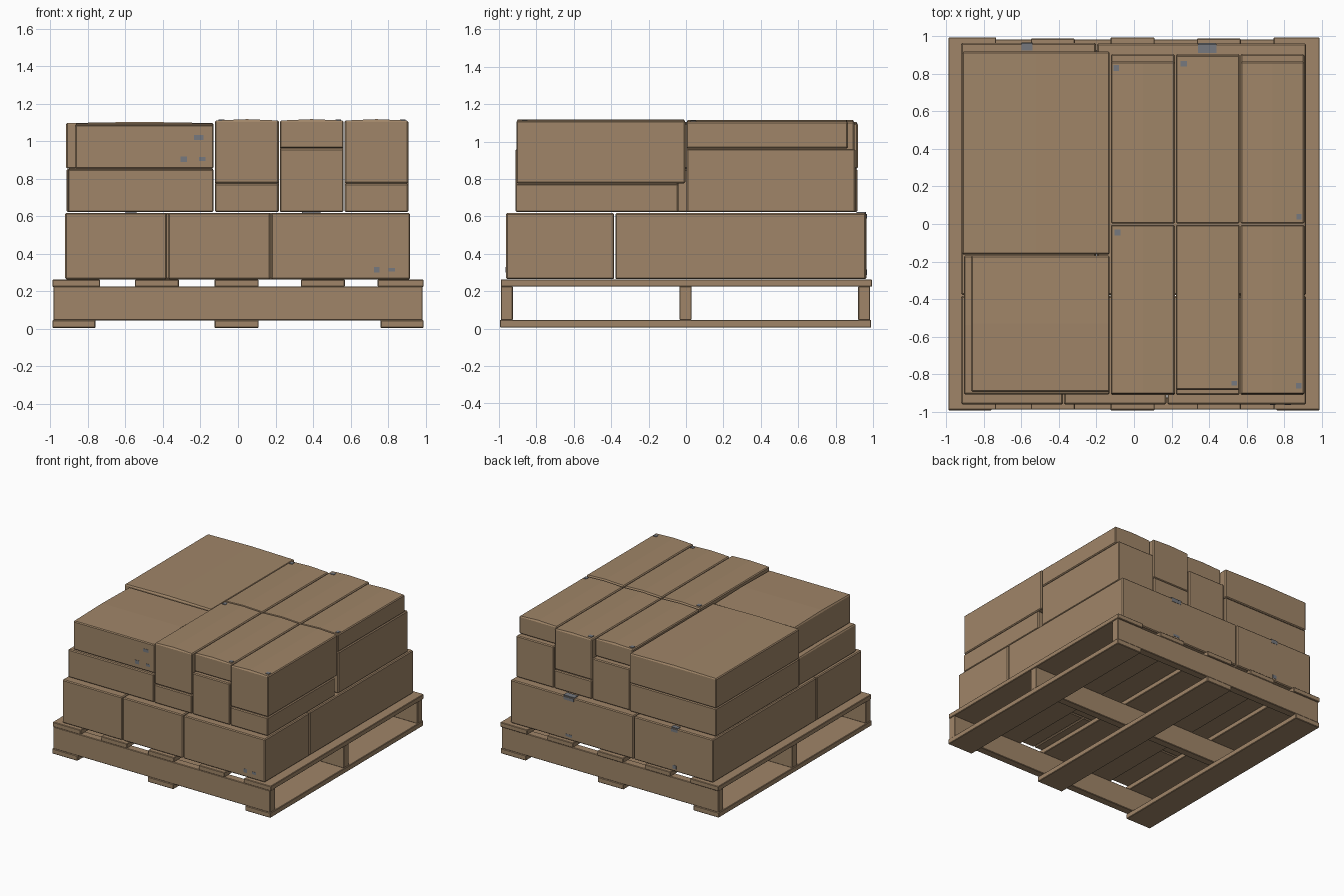
import bpy, bmesh
from mathutils import Vector

if "Cube" in bpy.data.objects:
    bpy.data.objects.remove(bpy.data.objects["Cube"], do_unlink=True)


def material(name, rgb):
    mat = bpy.data.materials.new(name)
    mat.use_nodes = True
    mat.diffuse_color = (*rgb, 1)
    mat.node_tree.nodes["Principled BSDF"].inputs["Base Color"].default_value = (*rgb, 1)
    return mat


BROWN = material("cardboard and wood brown", (0.35, 0.235, 0.138))
GREY = material("printed grey", (0.18, 0.19, 0.21))


def block(name, xs, ys, zs, mat=BROWN, bevel=0.0, seam=None):
    """Box from ranges; seam 'x' or 'y' puts a slightly raised flap joint along that axis."""
    lo, hi = map(Vector, zip(xs, ys, zs))
    mid, size = (lo + hi) / 2, hi - lo
    bm = bmesh.new()
    bmesh.ops.create_cube(bm, size=1)
    for v in bm.verts:
        v.co = Vector(a * b for a, b in zip(v.co, size))
    if bevel:
        bmesh.ops.bevel(bm, geom=bm.edges[:], offset=bevel, segments=1, affect='EDGES')
    if seam:
        across = 1 if seam == "x" else 0
        normal = Vector((0, 0, 0))
        normal[across] = 1
        bmesh.ops.bisect_plane(bm, geom=bm.verts[:] + bm.edges[:] + bm.faces[:],
                               plane_co=(0, 0, 0), plane_no=normal)
        for v in bm.verts:
            if abs(v.co[across]) < 1e-4 and v.co.z > size.z / 2 - 1e-4:
                v.co.z += 0.007
    bmesh.ops.recalc_face_normals(bm, faces=bm.faces[:])
    mesh = bpy.data.meshes.new(name)
    bm.to_mesh(mesh)
    bm.free()
    mesh.materials.append(mat)
    obj = bpy.data.objects.new(name, mesh)
    obj.location = mid
    bpy.context.collection.objects.link(obj)
    return obj


def carton(name, xs, ys, zs, seam=None):
    return block(name, xs, ys, zs, bevel=0.007, seam=seam)


# Pallet: bottom boards, stringers and deck boards
for i, (a, b) in enumerate([(-0.99, -0.76), (-0.125, 0.11), (0.76, 0.99)]):
    block(f"pallet_bottom_board_{i + 1}", (a, b), (-0.995, 0.99), (0.005, 0.047), bevel=0.004)
for i, (a, b) in enumerate([(-0.99, -0.925), (-0.035, 0.03), (0.92, 0.985)]):
    block(f"pallet_stringer_{i + 1}", (-0.985, 0.985), (a, b), (0.045, 0.226), bevel=0.004)
deck = [(-0.99, -0.735), (-0.55, -0.315), (-0.125, 0.11), (0.335, 0.57), (0.745, 0.99)]
for i, (a, b) in enumerate(deck):
    shift = 0.005 if i % 2 == 0 else -0.002
    block(f"pallet_deck_board_{i + 1}", (a, b), (-0.99, 0.99 + shift), (0.224, 0.263), bevel=0.004)

# Bottom layer of cartons
base = (0.264, 0.618)
for i, (a, b) in enumerate([(-0.922, -0.379), (-0.373, 0.172), (0.178, 0.918)]):
    carton(f"base_front_carton_{i + 1}", (a, b), (-0.962, -0.384), base)
carton("base_back_right_carton", (-0.922, -0.203), (-0.378, 0.965), base)
carton("base_back_left_carton", (-0.197, 0.918), (-0.378, 0.962), base)

# Stacked long cartons, alternating short and tall, three columns in two rows
low, high, top = 0.776, 0.963, 1.111
for i, (a, b) in enumerate([(-0.123, 0.218), (0.223, 0.563), (0.568, 0.908)]):
    middle = i == 1
    split = high if middle else low
    carton(f"front_lower_carton_{i + 1}", (a, b), (-0.912, -0.04), (0.622, split - 0.002))
    carton(f"front_upper_carton_{i + 1}", (a, b), (-0.885 if middle else -0.907, -0.004),
           (split, top), seam="y")
    split = low if middle else high
    carton(f"back_lower_carton_{i + 1}", (a, b), (0.004, 0.906), (0.622, split - 0.002))
    carton(f"back_upper_carton_{i + 1}", (a, b), (0.002, 0.9 if middle else 0.866),
           (split, top - 0.004), seam="y")

# Wide cartons on the other side
carton("wide_front_lower_carton", (-0.907, -0.13), (-0.908, -0.168), (0.622, 0.85), seam="x")
carton("wide_front_upper_carton", (-0.869, -0.13), (-0.895, -0.168), (0.854, 1.088), seam="x")
carton("wide_back_lower_carton", (-0.915, -0.13), (-0.162, 0.917), (0.622, 0.852))
carton("wide_back_upper_carton", (-0.917, -0.13), (-0.162, 0.919), (0.854, 1.097), seam="y")

# Shipping marks on lids: centre x, centre y, width, depth, height of the surface
marks = [(-0.57, 0.944, 0.06, 0.036, 0.618), (0.39, 0.936, 0.1, 0.05, 0.618),
         (-0.095, 0.832, 0.03, 0.03, top - 0.004), (0.265, 0.855, 0.035, 0.03, top - 0.004),
         (0.88, 0.038, 0.025, 0.03, top - 0.004), (-0.088, -0.045, 0.03, 0.03, top),
         (0.535, -0.85, 0.028, 0.025, top), (0.878, -0.862, 0.03, 0.03, top)]
for i, (x, y, w, d, z) in enumerate(marks):
    block(f"lid_mark_{i + 1}", (x - w / 2, x + w / 2), (y - d / 2, y + d / 2),
          (z - 0.003, z + 0.005), GREY)

# Handling marks on upright faces: centre x, centre z, width, height, face position in y
sides = [(0.74, 0.315, 0.03, 0.03, -0.962), (0.82, 0.315, 0.035, 0.02, -0.962),
         (-0.21, 1.02, 0.05, 0.025, -0.895), (-0.29, 0.905, 0.035, 0.03, -0.895),
         (-0.19, 0.905, 0.035, 0.02, -0.895), (0.39, 0.6, 0.09, 0.025, 0.962),
         (-0.57, 0.6, 0.06, 0.025, 0.965), (-0.57, 0.3, 0.035, 0.03, 0.965),
         (0.39, 0.3, 0.06, 0.02, 0.962)]
for i, (x, z, w, h, y) in enumerate(sides):
    block(f"side_mark_{i + 1}", (x - w / 2, x + w / 2), (y - 0.002, y + 0.002),
          (z - h / 2, z + h / 2), GREY)
